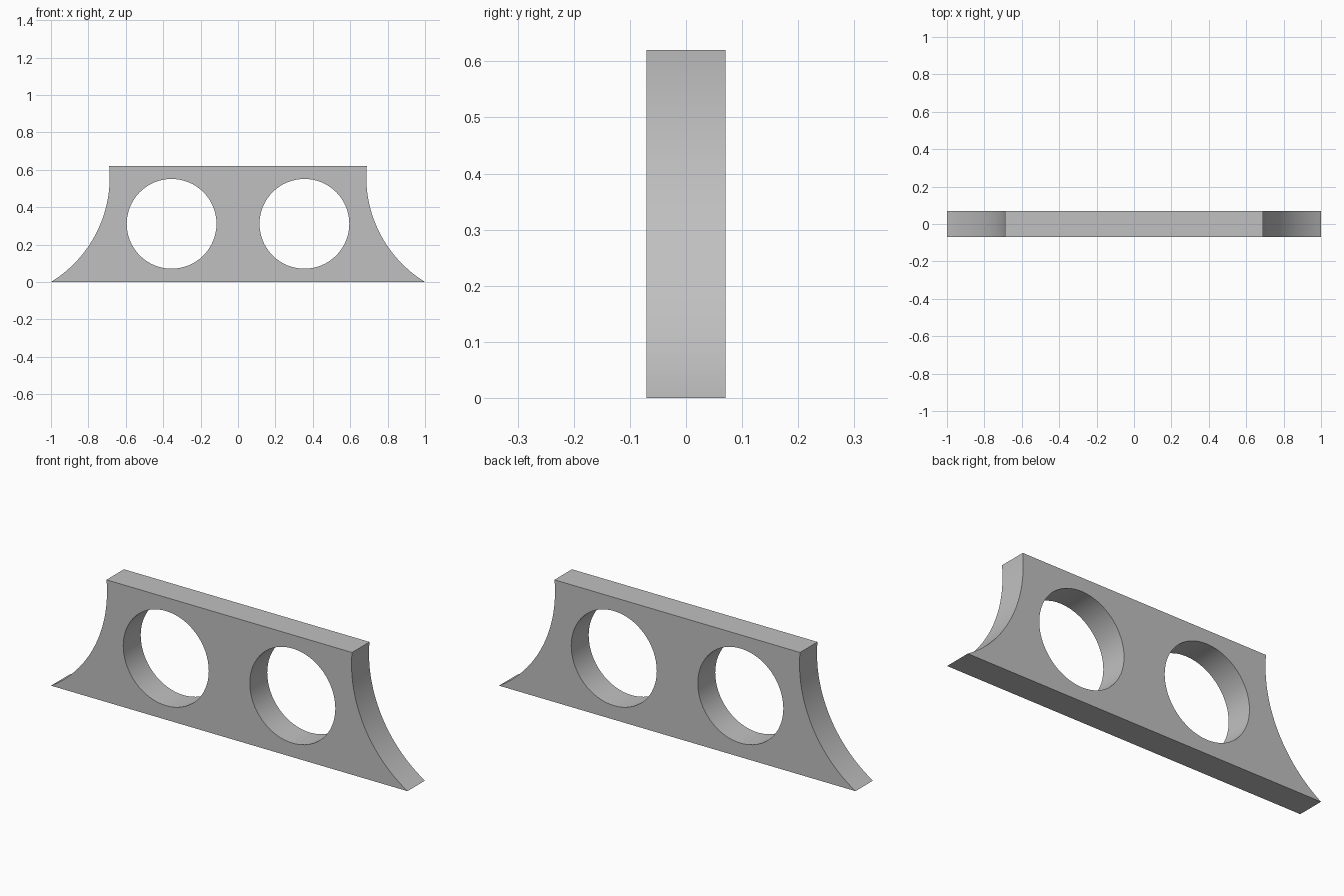
import bpy
from math import atan2, cos, sin, pi, hypot, radians

cube = bpy.data.objects.get("Cube")
if cube:
    bpy.data.objects.remove(cube, do_unlink=True)

HEIGHT, HALF_DEPTH = 0.62, 0.07
HOLE_X, HOLE_Z, HOLE_R = 0.355, 0.311, 0.24
WAIST_X, WAIST_Z = 0.686, 0.56      # narrowest point of the concave ends

# Material
grey = bpy.data.materials.new("plain grey")
grey.use_nodes = True
colour = (0.53, 0.53, 0.53, 1)
grey.diffuse_color = colour
grey.node_tree.nodes["Principled BSDF"].inputs["Base Color"].default_value = colour


def arc(cx, cz, r, start, end, steps):
    angles = [start + (end - start) * i / steps for i in range(steps + 1)]
    return [(cx + r * cos(a), cz + r * sin(a)) for a in angles]


# Concave end: arc through the foot tip at (1, 0), vertical at the waist
reach = 1 - WAIST_X
radius = (reach ** 2 + WAIST_Z ** 2) / (2 * reach)
centre = WAIST_X + radius
foot = atan2(-WAIST_Z, 1 - centre) + 2 * pi
rise = HEIGHT - WAIST_Z
top = pi - atan2(rise, (radius ** 2 - rise ** 2) ** 0.5)
right_end = arc(centre, WAIST_Z, radius, foot, top, 32)
left_end = [(-x, z) for x, z in reversed(right_end)]

# Flat profile with two round holes, thickened by the curve's extrusion
curve = bpy.data.curves.new("bracket_plate", "CURVE")
curve.dimensions = "2D"
curve.fill_mode = "BOTH"
curve.extrude = HALF_DEPTH
holes = [arc(s * HOLE_X, HOLE_Z, HOLE_R, 0, 2 * pi, 64)[:-1] for s in (-1, 1)]
for outline in [right_end + left_end] + holes:
    spline = curve.splines.new("POLY")
    spline.points.add(len(outline) - 1)
    for point, (x, z) in zip(spline.points, outline):
        point.co = (x, z, 0, 1)
    spline.use_cyclic_u = True
curve.materials.append(grey)

plate = bpy.data.objects.new("bracket_plate", curve)
bpy.context.collection.objects.link(plate)
plate.rotation_euler.x = radians(90)

# Turn into a clean mesh standing upright
bpy.ops.object.select_all(action="DESELECT")
plate.select_set(True)
bpy.context.view_layer.objects.active = plate
bpy.ops.object.convert(target="MESH")
bpy.ops.object.transform_apply(location=False, rotation=True, scale=False)
bpy.ops.object.mode_set(mode="EDIT")
bpy.ops.mesh.select_all(action="SELECT")
bpy.ops.mesh.remove_doubles(threshold=0.0001)
bpy.ops.mesh.normals_make_consistent(inside=False)
bpy.ops.object.mode_set(mode="OBJECT")
bpy.ops.object.shade_smooth_by_angle(angle=radians(30))
